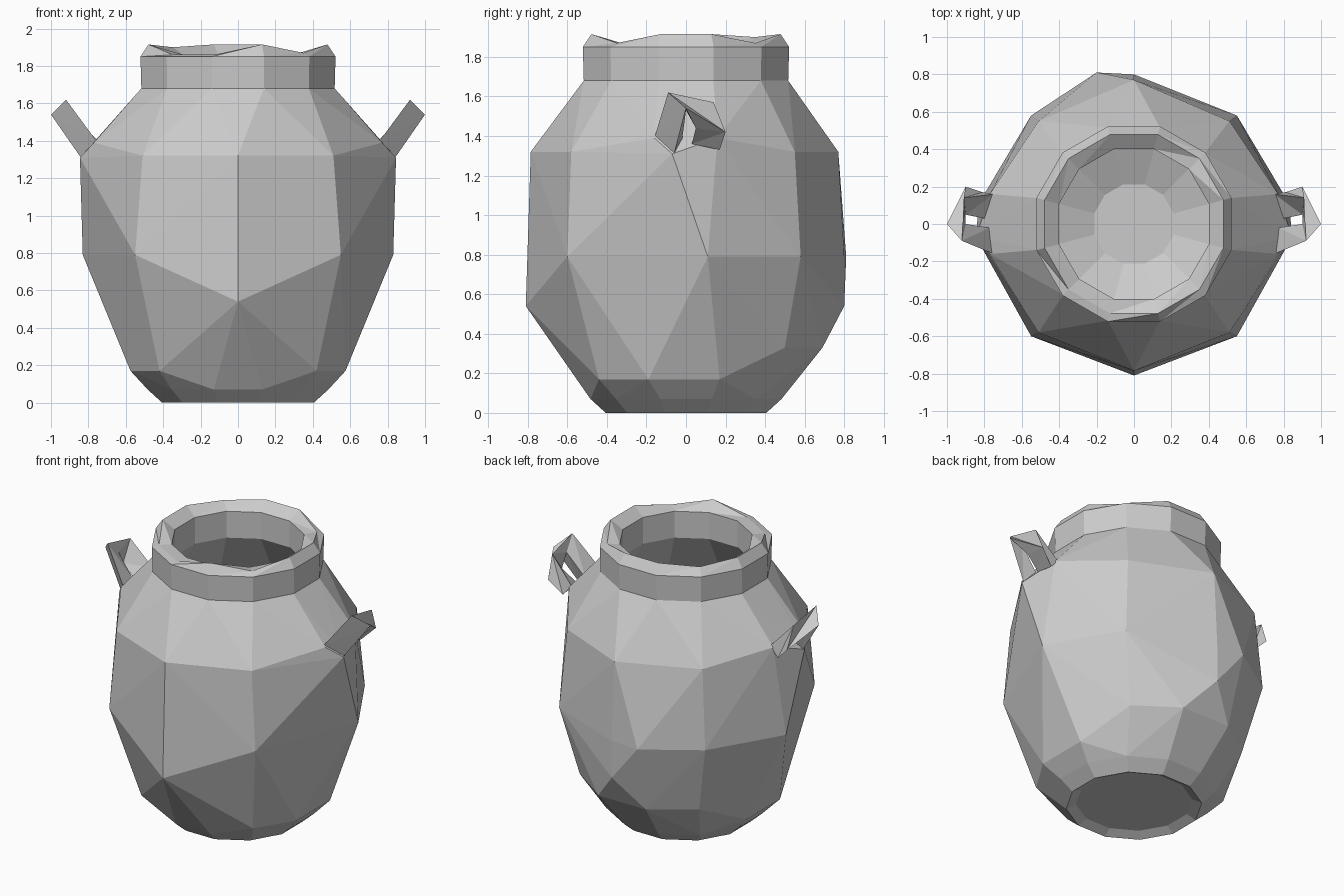
import bpy, bmesh
from math import sin, cos, radians

if "Cube" in bpy.data.objects:
    bpy.data.objects.remove(bpy.data.objects["Cube"])

N = 12


def make_object(name, bm):
    bmesh.ops.recalc_face_normals(bm, faces=bm.faces[:])
    mesh = bpy.data.meshes.new(name)
    bm.to_mesh(mesh)
    bm.free()
    obj = bpy.data.objects.new(name, mesh)
    bpy.context.collection.objects.link(obj)
    return obj


def ring(r, z):
    """Twelve-sided ring; z is one height or one height per corner."""
    zs = z if isinstance(z, list) else [z] * N
    return [(r * cos(radians(15 + 30 * i)), r * sin(radians(15 + 30 * i)), zs[i])
            for i in range(N)]


def loft(bm, rings, cap_start=False, cap_end=False):
    loops = [[bm.verts.new(p) for p in pts] for pts in rings]
    for a, b in zip(loops, loops[1:]):
        n = len(a)
        for i in range(n):
            j = (i + 1) % n
            bm.faces.new((a[i], a[j], b[j]))
            bm.faces.new((a[i], b[j], b[i]))
    if cap_start:
        bm.faces.new(loops[0])
    if cap_end:
        bm.faces.new(loops[-1])


# Faceted belly: convex skin over a few irregular mirrored rings
half = [
    (0.42, -0.44, 0.17), (0.575, -0.19, 0.17), (0.575, 0.17, 0.17),
    (0.45, 0.50, 0.33), (0.18, 0.69, 0.33),
    (0, -0.81, 0.54), (0, 0.80, 0.54),
    (0.55, -0.60, 0.79), (0.83, 0.11, 0.79), (0.55, 0.58, 0.79), (0, 0.80, 0.79),
    (0, -0.785, 1.32), (0.51, -0.58, 1.32), (0.845, -0.07, 1.31),
    (0.77, -0.16, 1.39), (0.77, 0.16, 1.39), (0.51, 0.55, 1.32), (0, 0.77, 1.32),
]
points = set(half) | {(-x, y, z) for x, y, z in half} | {(-0.2, 0.81, 0.79)}
points = sorted(points) + ring(0.42, 0) + ring(0.50, 0.07) + ring(0.535, 1.68)
bm = bmesh.new()
for p in points:
    bm.verts.new(p)
bmesh.ops.convex_hull(bm, input=bm.verts[:])
loose = [v for v in bm.verts if not v.link_faces]
bmesh.ops.delete(bm, geom=loose, context='VERTS')
caps = [f for f in bm.faces
        if all(v.co.z > 1.67 for v in f.verts) or all(v.co.z < 0.01 for v in f.verts)]
bmesh.ops.delete(bm, geom=caps, context='FACES')

# Recessed foot
loft(bm, [ring(0.42, 0), ring(0.36, 0.03)], cap_end=True)

# Neck, chipped rim, inner wall and floor
hi, lo = 1.915, 1.87
rim = [hi, lo, hi, hi, 1.90, hi, hi, 1.86, 1.86, hi, lo, hi]
loft(bm, [ring(0.535, 1.68), ring(0.54, 1.85), ring(0.495, rim),
          ring(0.415, 1.86), ring(0.415, 1.68), ring(0.68, 1.30),
          ring(0.70, 0.79), ring(0.48, 0.19), ring(0.22, 0.08)], cap_end=True)
bmesh.ops.remove_doubles(bm, verts=bm.verts[:], dist=0.001)
make_object("pot_body", bm)

# Looped handles with a triangular section, mirrored left and right
sections = [
    [(0.75, -0.16, 1.39), (0.84, -0.06, 1.31), (0.77, -0.02, 1.38)],
    [(0.92, -0.09, 1.62), (1.00, 0.00, 1.54), (0.90, 0.00, 1.53)],
    [(0.91, 0.14, 1.57), (0.90, 0.20, 1.42), (0.90, 0.05, 1.44)],
    [(0.75, 0.16, 1.40), (0.81, 0.17, 1.33), (0.80, 0.03, 1.36)],
]
for side, s in (("right", 1), ("left", -1)):
    bm = bmesh.new()
    loft(bm, [[(s * x, y, z) for x, y, z in sec] for sec in sections], True, True)
    make_object(side + "_handle", bm)
